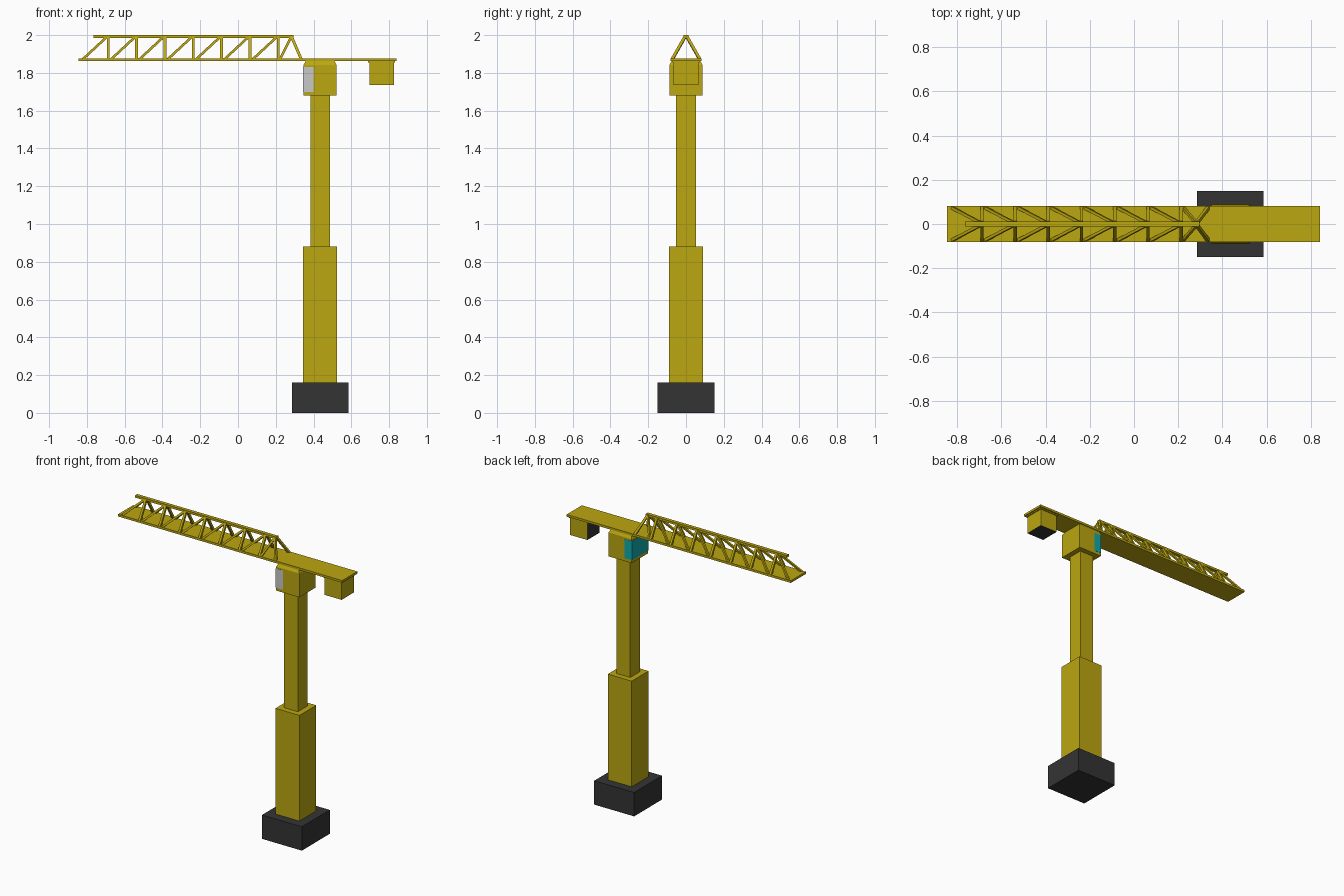
import bpy
from mathutils import Vector

if "Cube" in bpy.data.objects:
    bpy.data.objects.remove(bpy.data.objects["Cube"])


def material(name, rgb):
    m = bpy.data.materials.new(name)
    m.diffuse_color = (*rgb, 1)
    m.use_nodes = True
    m.node_tree.nodes["Principled BSDF"].inputs["Base Color"].default_value = m.diffuse_color
    return m


YELLOW = material("crane yellow", (0.50, 0.385, 0.005))
DARK = material("dark grey", (0.034, 0.034, 0.034))
TEAL = material("teal glass", (0.005, 0.40, 0.42))
PALE = material("pale grey glass", (0.58, 0.58, 0.58))

QUADS = [(0, 3, 2, 1), (4, 5, 6, 7), (0, 1, 5, 4),
         (1, 2, 6, 5), (2, 3, 7, 6), (3, 0, 4, 7)]


def make(name, verts, faces, *mats):
    me = bpy.data.meshes.new(name)
    me.from_pydata(verts, [], faces)
    for m in mats:
        me.materials.append(m)
    me.update()
    ob = bpy.data.objects.new(name, me)
    bpy.context.collection.objects.link(ob)
    return ob


def box(name, x0, x1, hy, z0, z1, *mats, top_in=0.0):
    """Box symmetric in y; top_in draws the top edges inwards."""
    verts = []
    for z, i in ((z0, 0), (z1, top_in)):
        a, b, h = x0 + i, x1 - i, hy - i
        verts += [(a, -h, z), (b, -h, z), (b, h, z), (a, h, z)]
    return make(name, verts, QUADS, *mats)


def beams(name, segments, w):
    """Square bars along each segment, joined as one object."""
    verts, faces = [], []
    for p, q in segments:
        p, q = Vector(p), Vector(q)
        d = (q - p).normalized()
        u = d.cross(Vector((0, 1, 0))).normalized() * w / 2
        v = d.cross(u).normalized() * w / 2
        n = len(verts)
        for c in (p, q):
            verts += [c - u - v, c + u - v, c + u + v, c - u + v]
        faces += [[n + i for i in f] for f in QUADS]
    return make(name, verts, faces, YELLOW)


# Base and mast
box("base_block", 0.285, 0.585, 0.15, 0, 0.162, DARK)
box("lower_mast", 0.345, 0.525, 0.09, 0.16, 0.88, YELLOW)
box("upper_mast", 0.383, 0.487, 0.052, 0.87, 1.69, YELLOW)

# Slewing head with a chamfered top
box("head", 0.347, 0.522, 0.0875, 1.68, 1.842, YELLOW)
box("head_top", 0.347, 0.522, 0.0875, 1.842, 1.863, YELLOW, top_in=0.012)

# Cab glazing: pale on the front side, teal elsewhere
cab = box("cab_glass", 0.345, 0.40, 0.0885, 1.70, 1.83, TEAL, PALE)
for f in cab.data.polygons:
    f.material_index = 1 if f.normal.y < -0.5 else 0

# Jib deck
box("jib_deck", -0.845, 0.84, 0.081, 1.862, 1.877, YELLOW)

# Counterweight: dark underside and inner face
cw = box("counterweight", 0.695, 0.825, 0.066, 1.736, 1.856, YELLOW, DARK)
for f in cw.data.polygons:
    f.material_index = 1 if f.normal.z < -0.5 or f.normal.x < -0.5 else 0
box("counterweight_flange", 0.688, 0.832, 0.072, 1.854, 1.863, YELLOW)

# Lattice truss: top chord, posts and diagonals on both sides
box("top_chord", -0.765, 0.295, 0.012, 1.985, 2.0, YELLOW)
LOW, HIGH = 1.872, 1.988
posts, diagonals = [], []
for s in (-1, 1):
    yb, yt = s * 0.073, s * 0.007
    for i in range(7):
        x = -0.687 + 0.15 * i
        posts.append(((x, yb, LOW), (x, yt, HIGH)))
        start = x - 0.135
        diagonals.append(((start, yb, LOW), (x - 0.01, yt, HIGH)))
    diagonals.append(((0.222, yb, LOW), (0.28, yt, HIGH)))
    posts.append(((0.335, yb, LOW), (0.285, yt, HIGH)))
beams("truss_posts", posts, 0.015)
beams("truss_diagonals", diagonals, 0.013)
